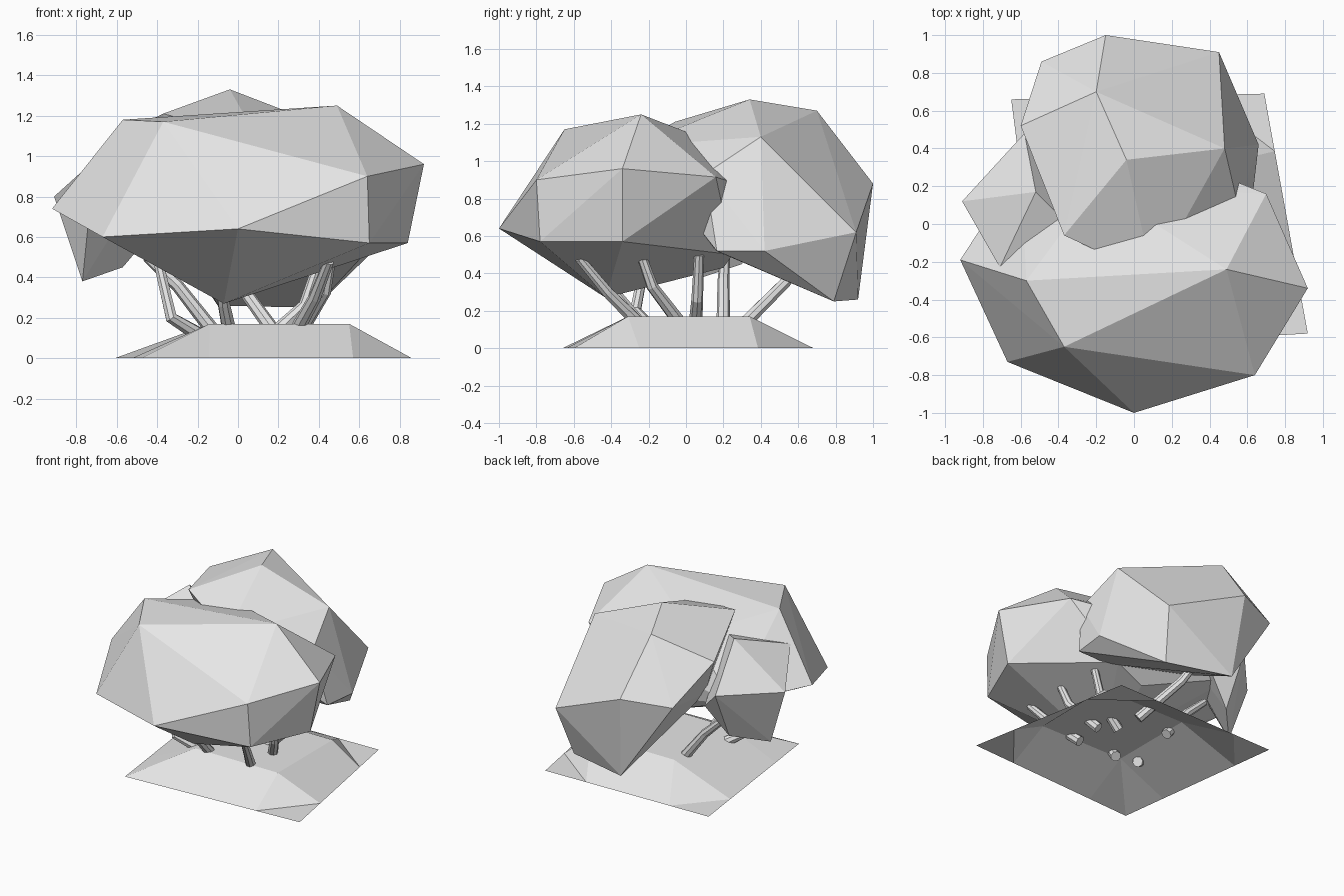
import bpy
import bmesh
from mathutils import Vector

default_cube = bpy.data.objects.get("Cube")
if default_cube:
    bpy.data.objects.remove(default_cube, do_unlink=True)

# One plain grey for the whole model
grey = bpy.data.materials.new("pale grey")
grey.use_nodes = True
grey.diffuse_color = (.8, .8, .8, 1)
grey.node_tree.nodes["Principled BSDF"].inputs["Base Color"].default_value = grey.diffuse_color


def add_mesh_object(name, mesh):
    """Link a flat-shaded mesh into the scene with the grey material."""
    mesh.materials.clear()
    mesh.materials.append(grey)
    obj = bpy.data.objects.new(name, mesh)
    bpy.context.scene.collection.objects.link(obj)
    return obj


def add_bmesh_object(name, bm):
    mesh = bpy.data.meshes.new(name)
    bm.to_mesh(mesh)
    bm.free()
    return add_mesh_object(name, mesh)


def foliage(name, corners):
    """A faceted convex clump spanned by a few corner points."""
    bm = bmesh.new()
    for corner in corners:
        bm.verts.new(corner)
    bmesh.ops.convex_hull(bm, input=bm.verts[:])
    loose = [v for v in bm.verts if not v.link_faces]
    bmesh.ops.delete(bm, geom=loose, context="VERTS")
    bmesh.ops.recalc_face_normals(bm, faces=bm.faces[:])
    return add_bmesh_object(name, bm)


def stem(name, path, radius=.037):
    """A bent eight-sided branch following a short path."""
    curve = bpy.data.curves.new(name, "CURVE")
    curve.dimensions = "3D"
    curve.bevel_depth = radius
    curve.bevel_resolution = 2
    curve.use_fill_caps = True
    spline = curve.splines.new("POLY")
    spline.points.add(len(path) - 1)
    for index, (point, place) in enumerate(zip(spline.points, path)):
        point.co = (*place, 1)
        point.radius = 1 - .15 * index
    spline.use_smooth = False
    helper = bpy.data.objects.new(name + " path", curve)
    bpy.context.scene.collection.objects.link(helper)
    bpy.context.view_layer.update()
    evaluated = helper.evaluated_get(bpy.context.evaluated_depsgraph_get())
    mesh = bpy.data.meshes.new_from_object(evaluated)
    bpy.data.objects.remove(helper, do_unlink=True)
    return add_mesh_object(name, mesh)


def ground_mound(name):
    """A thin four-sided sheet whose middle is raised to a plateau."""
    front_left, front_right = Vector((-.48, -.66, 0)), Vector((.92, -.58, 0))
    back_left, back_right = Vector((-.65, .66, 0)), Vector((.69, .69, 0))
    across, along = (0, .24, .75, 1), (0, .26, .76, 1)
    plateau_x, plateau_y = (-.14, .55), (-.31, .34)
    bm = bmesh.new()
    rows = []
    for j, v in enumerate(along):
        row = []
        for i, u in enumerate(across):
            if i in (1, 2) and j in (1, 2):
                place = Vector((plateau_x[i - 1], plateau_y[j - 1], .17))
            else:
                place = front_left.lerp(front_right, u).lerp(back_left.lerp(back_right, u), v)
            row.append(bm.verts.new(place))
        rows.append(row)
    for j in range(3):
        for i in range(3):
            a, b = rows[j][i], rows[j][i + 1]
            c, d = rows[j + 1][i + 1], rows[j + 1][i]
            if i == j == 2:
                # Corner cells split so the outermost triangle stays flat
                bm.faces.new((a, b, d))
                bm.faces.new((b, c, d))
            elif i != 1 and (i + j == 2 or i == j):
                # The front left corner is creased up to the plateau instead
                bm.faces.new((a, b, c))
                bm.faces.new((a, c, d))
            else:
                bm.faces.new((a, b, c, d))
    return add_bmesh_object(name, bm)


ground_mound("ground")

# Large clump at the front
foliage("front_foliage", [
    (0, -1, .64), (-.67, -.73, .6), (.65, -.78, .57), (.64, -.8, .9),
    (.92, -.34, .96), (.84, -.34, .57), (.49, -.24, 1.25), (-.37, -.65, 1.17),
    (-.57, -.3, 1.18), (-.92, -.19, .74), (-.07, -.43, .27), (.7, .16, .915),
    (.35, .3, .87), (.35, .25, .5), (.1, .2, .43), (-.6, .3, .7), (-.2, .2, 1.08),
])

# Tall clump at the back
foliage("back_foliage", [
    (-.15, 1, .88), (.45, .91, .62), (-.49, .86, .85), (-.6, .52, 1.1),
    (-.2, .7, 1.27), (-.04, .34, 1.33), (.48, .4, 1.13), (.66, .42, .52),
    (.38, .79, .25), (-.1, .92, .26), (.63, .165, .52), (.55, .1, .93),
    (.37, .16, .52), (-.37, -.06, 1.21), (.1, -.28, 1.08), (-.3, .2, .66),
])

# Small clump on the side
foliage("side_foliage", [
    (-.91, .12, .8), (-.77, .09, .38), (-.57, .3, .45), (-.58, .48, .82),
    (-.52, .17, 1.12), (-.71, -.23, .98), (-.35, 0, 1.05), (-.4, .35, .65),
])

# Branches fanning out from the plateau into the clumps
branches = [
    [(-.2, -.2, .12), (-.33, -.27, .2), (-.39, -.22, .46)],
    [(-.12, .2, .13), (-.3, .2, .36), (-.45, .21, .5)],
    [(-.04, -.24, .12), (-.07, -.36, .27), (-.08, -.5, .46)],
    [(.3, -.02, .12), (.43, -.18, .33), (.46, -.24, .5)],
    [(.18, .05, .12), (.33, .06, .26), (.41, .07, .5)],
    [(.28, -.24, .12), (.38, -.42, .3), (.45, -.57, .48)],
    [(.2, .28, .1), (.02, .53, .35), (-.05, .62, .5)],
]
for number, path in enumerate(branches, start=1):
    stem(f"stem_{number}", path)
